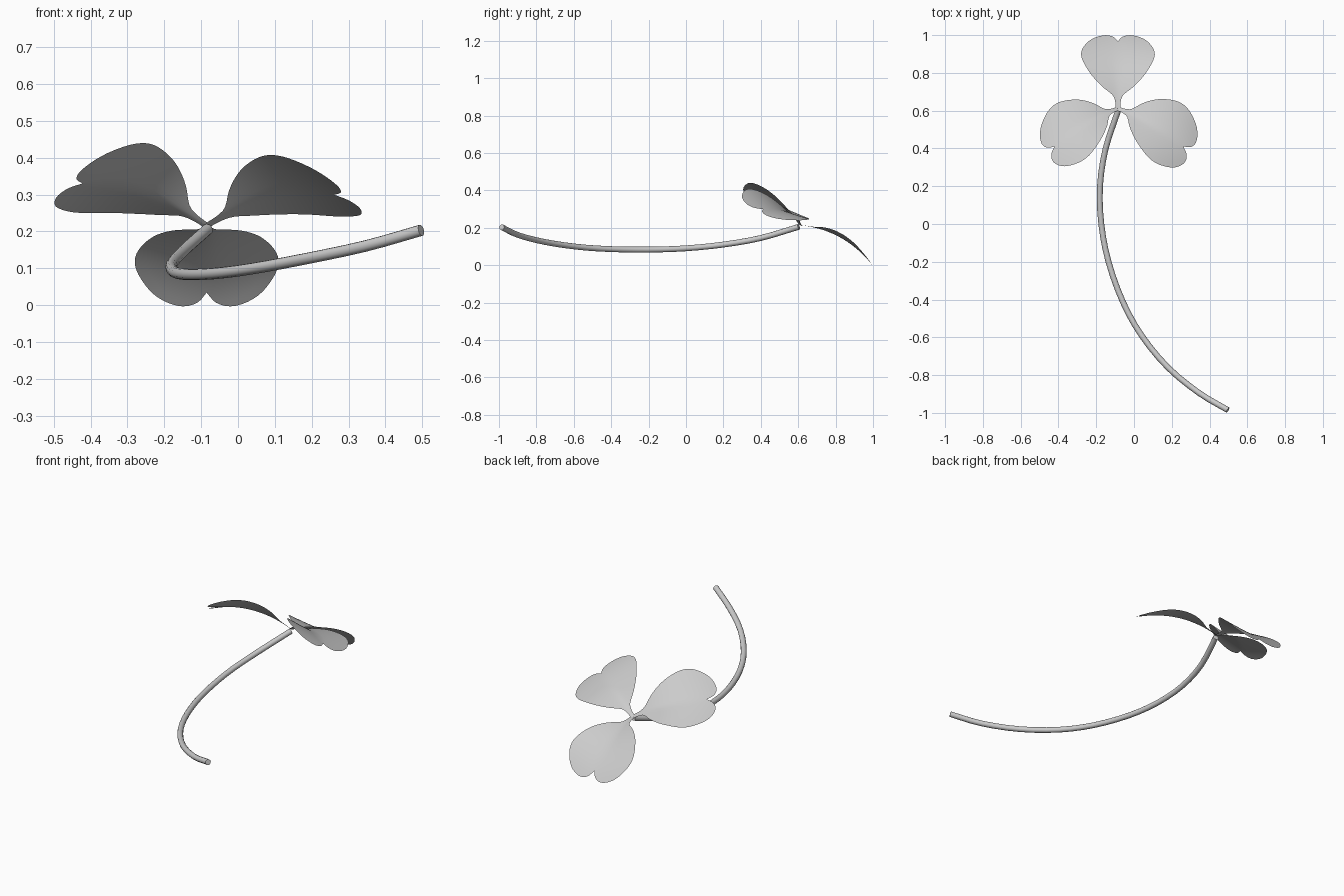
import bpy, math
from mathutils import Vector

if "Cube" in bpy.data.objects:
    bpy.data.objects.remove(bpy.data.objects["Cube"])


def spline(points, steps):
    """Catmull-Rom samples through a list of points."""
    p = [Vector(q) for q in points]
    p = [2 * p[0] - p[1]] + p + [2 * p[-1] - p[-2]]
    out = []
    for i in range(1, len(p) - 2):
        a, b, c, d = p[i - 1:i + 3]
        for k in range(steps):
            t = k / steps
            out.append(0.5 * (2 * b + (c - a) * t + (2 * a - 5 * b + 4 * c - d) * t * t
                              + (3 * b - a - 3 * c + d) * t ** 3))
    out.append(p[-2])
    return out


def make_object(name, verts, faces):
    mesh = bpy.data.meshes.new(name)
    mesh.from_pydata(verts, [], faces)
    obj = bpy.data.objects.new(name, mesh)
    bpy.context.collection.objects.link(obj)
    bpy.context.view_layer.objects.active = obj
    obj.select_set(True)
    bpy.ops.object.shade_smooth_by_angle(angle=math.radians(50))
    obj.select_set(False)
    return obj


# Stem: round tube swept along a sagging curve
path = spline([(0.497, -0.985, 0.203), (0.345, -0.895, 0.16), (0.18, -0.76, 0.125),
               (0.04, -0.59, 0.099), (-0.06, -0.41, 0.086), (-0.135, -0.2, 0.083),
               (-0.173, 0.0, 0.09), (-0.18, 0.2, 0.11), (-0.15, 0.4, 0.145),
               (-0.083, 0.603, 0.205)], 3)
SIDES, RADIUS = 12, 0.0155
verts, faces = [], []
for i, p in enumerate(path):
    tangent = (path[min(i + 1, len(path) - 1)] - path[max(i - 1, 0)]).normalized()
    side = tangent.cross(Vector((0, 0, 1))).normalized()
    up = side.cross(tangent)
    for k in range(SIDES):
        a = math.tau * k / SIDES
        verts.append(p + RADIUS * (math.cos(a) * side + math.sin(a) * up))
for i in range(len(path) - 1):
    for k in range(SIDES):
        n = (k + 1) % SIDES
        faces.append((i * SIDES + k, i * SIDES + n, (i + 1) * SIDES + n, (i + 1) * SIDES + k))
faces.append(tuple(reversed(range(SIDES))))
faces.append(tuple(range(len(verts) - SIDES, len(verts))))
make_object("stem", verts, faces)

# Heart-shaped half outline: distance from base, half width, matching midrib distance
outline = spline([(0, 0.012, 0), (0.038, 0.015, 0.038), (0.07, 0.03, 0.075),
                  (0.106, 0.08, 0.115), (0.15, 0.124, 0.16), (0.193, 0.155, 0.205),
                  (0.25, 0.184, 0.255), (0.297, 0.195, 0.295), (0.345, 0.186, 0.33),
                  (0.4, 0.153, 0.36), (0.432, 0.112, 0.378), (0.446, 0.065, 0.39),
                  (0.434, 0.025, 0.396), (0.402, 0.001, 0.4)], 3)
BASE = Vector((-0.085, 0.61, 0.214))
HALF = 6


def leaf(name, along, across, length=1.0, width=1.0, lift=0.0):
    """Arched, slightly folded leaf sheet spanned by its length and width directions."""
    d, e = Vector(along).normalized(), Vector(across).normalized()
    n = e.cross(d).normalized()
    if n.z < 0:
        n = -n
    verts, faces = [], []
    row = 2 * HALF + 1
    for r, w, c in outline:
        for k in range(-HALF, HALF + 1):
            t = k / HALF
            dist = c + (r - c) * t * t
            wide = w * t
            height = 0.401 * dist - 0.947 * dist ** 2
            # fold along the midrib, fading out towards the tip
            fold = math.sqrt(wide ** 2 + 0.02 ** 2) - 0.02
            height += 0.27 * fold * max(0, 1 - dist / 0.45) + lift * abs(wide)
            verts.append(BASE + d * dist * length + e * wide * width + n * height)
    flip = d.cross(e).dot(n) < 0
    for i in range(len(outline) - 1):
        for k in range(row - 1):
            a = i * row + k
            f = (a, a + row, a + row + 1, a + 1)
            faces.append(f[::-1] if flip else f)
    make_object(name, verts, faces)


leaf("leaf_back", (0, 0.883, -0.469), (1, 0, 0))
leaf("leaf_left", (-0.82, -0.50, 0.265), (0.457, -0.725, 0.495), 1.02, 0.97, 0.04)
leaf("leaf_right", (0.85, -0.50, 0.19), (-0.435, -0.775, 0.435), 1.02, 0.97, 0.04)
